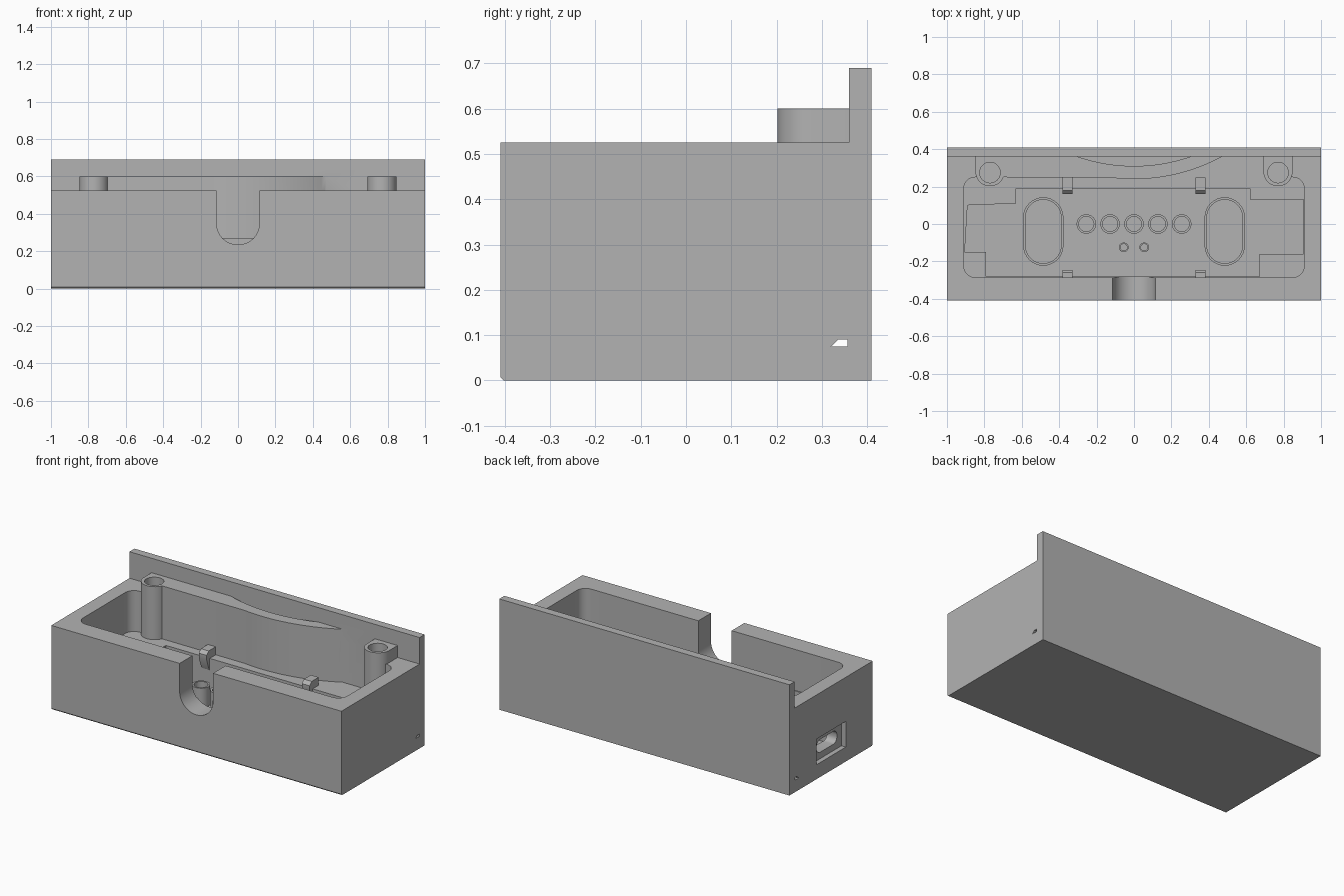
import bpy, bmesh, math
from mathutils import Vector

cube = bpy.data.objects.get("Cube")
if cube:
    bpy.data.objects.remove(cube, do_unlink=True)

grey = bpy.data.materials.new("plain grey")
grey.use_nodes = True
COLOUR = (0.45, 0.45, 0.45, 1)
grey.diffuse_color = COLOUR
grey.node_tree.nodes["Principled BSDF"].inputs["Base Color"].default_value = COLOUR


def prism(name, pts, lo, hi, axis="z"):
    """Extrude a 2D outline along an axis."""
    place = {"x": lambda a, b, t: (t, a, b),
             "y": lambda a, b, t: (a, t, b),
             "z": lambda a, b, t: (a, b, t)}[axis]
    bm = bmesh.new()
    face = bm.faces.new([bm.verts.new(place(a, b, lo)) for a, b in pts])
    ext = bmesh.ops.extrude_face_region(bm, geom=[face])
    verts = [v for v in ext["geom"] if isinstance(v, bmesh.types.BMVert)]
    bmesh.ops.translate(bm, verts=verts, vec=Vector(place(0, 0, hi - lo)))
    bmesh.ops.recalc_face_normals(bm, faces=bm.faces)
    mesh = bpy.data.meshes.new(name)
    bm.to_mesh(mesh)
    bm.free()
    mesh.materials.append(grey)
    ob = bpy.data.objects.new(name, mesh)
    bpy.context.collection.objects.link(ob)
    return ob


def combine(target, tool, op="DIFFERENCE"):
    mod = target.modifiers.new("combine", "BOOLEAN")
    mod.operation, mod.solver, mod.object = op, "EXACT", tool
    bpy.context.view_layer.objects.active = target
    bpy.ops.object.modifier_apply(modifier=mod.name)
    bpy.data.objects.remove(tool, do_unlink=True)


def arc(cx, cy, r, start, end, n=12):
    return [(cx + r * math.cos(math.radians(start + (end - start) * i / n)),
             cy + r * math.sin(math.radians(start + (end - start) * i / n)))
            for i in range(n + 1)]


def rounded(x0, x1, y0, y1, r, n=8):
    return (arc(x1 - r, y1 - r, r, 0, 90, n) + arc(x0 + r, y1 - r, r, 90, 180, n)
            + arc(x0 + r, y0 + r, r, 180, 270, n) + arc(x1 - r, y0 + r, r, 270, 360, n))


def circle(cx, cy, r, n=32):
    return arc(cx, cy, r, 0, 360, n)[:-1]


def bow(depth, half, x0, x1, n=24):
    """Shallow arc bulging forward from the back wall line."""
    r = (half * half + depth * depth) / (2 * depth)
    xs = [x0 + (x1 - x0) * i / n for i in range(n + 1)]
    return [(x, BACK - depth + r - math.sqrt(r * r - x * x)) for x in xs]


FLOOR, LEDGE, RIM, BOSS_TOP, BACK = 0.08, 0.27, 0.525, 0.60, 0.36

# Outer body with the raised back wall
body = prism("enclosure_body", [(-0.41, 0.008), (-0.402, 0), (0.41, 0), (0.41, 0.69),
                                (BACK, 0.69), (BACK, RIM), (-0.41, RIM)], -1, 1, "x")

# Main cavity and the stepped lower pocket
combine(body, prism("cavity", rounded(-0.91, 0.91, -0.285, 0.25, 0.06), LEDGE, 1))
pocket = [(-0.905, -0.15), (-0.79, -0.15), (-0.79, -0.28), (0.67, -0.28), (0.67, -0.16),
          (0.905, -0.16), (0.905, 0.13), (0.62, 0.13), (0.62, 0.19), (-0.63, 0.19),
          (-0.63, 0.11), (-0.89, 0.10)]
combine(body, prism("lower_pocket", pocket, FLOOR, 0.4))

# Wider right part of the cavity, and the bowed wall in front of the back
front_edge = bow(0.12, 0.47, -0.13, 0.47)
combine(body, prism("back_clearance", front_edge + [(0.71, BACK), (0.71, 0.24), (0.1, 0.2)],
                    LEDGE, 0.65))
strip = [(-0.70, 0.25)] + front_edge + [(0.3, BACK)] + bow(0.05, 0.3, 0.299, -0.299) \
    + [(-0.32, BACK + 0.01), (-0.70, BACK + 0.01)]
combine(body, prism("bow_gap", bow(0.05, 0.3, -0.299, 0.299), LEDGE, 0.65))
combine(body, prism("bowed_wall", strip, LEDGE - 0.01, BOSS_TOP), "UNION")

# Screw bosses
for cx in (-0.77, 0.77):
    outline = arc(cx, 0.28, 0.078, 180, 360, 24) + [(cx + 0.078, 0.38), (cx - 0.078, 0.38)]
    combine(body, prism("boss", outline, 0.2, BOSS_TOP), "UNION")
    combine(body, prism("boss_hole", circle(cx, 0.275, 0.055), 0.3, 0.8))

# Front cable notch
notch = [(0.115, 0.7), (-0.115, 0.7)] + arc(0, 0.35, 0.115, 180, 360, 32)
combine(body, prism("notch", notch, -0.5, -0.25, "y"))

# Oval recesses in the floor
for cx in (-0.485, 0.485):
    combine(body, prism("oval", rounded(cx - 0.105, cx + 0.105, -0.22, 0.14, 0.104), 0.06, 0.12))
    combine(body, prism("oval_inner", rounded(cx - 0.095, cx + 0.095, -0.21, 0.13, 0.094), 0.03, 0.12))

# Side port with its recess
combine(body, prism("port_recess", [(-0.145, 0.09), (0.145, 0.09), (0.145, 0.25), (-0.145, 0.25)],
                    -1.1, -0.97, "x"))
combine(body, prism("port_slot", rounded(-0.1, 0.1, 0.13, 0.21, 0.035), -1.1, -0.85, "x"))

# Narrow channel through the back from side to side
combine(body, prism("channel", [(0.32, 0.075), (0.357, 0.075), (0.357, 0.091), (0.337, 0.091)],
                    -1.1, 1.1, "x"))

# Snap clips
rear = [(0.249, 0.2), (0.185, 0.2), (0.16, 0.27), (0.16, 0.30), (0.18, 0.32), (0.249, 0.32)]
front = [(-0.3, 0.2), (-0.28, 0.2), (-0.245, 0.27), (-0.245, 0.29), (-0.26, 0.31), (-0.3, 0.31)]
parts = [body]
for side, cx in (("right", -0.355), ("left", 0.355)):
    for end, outline in (("rear", rear), ("front", front)):
        parts.append(prism(f"{end}_clip_{side}", outline, cx - 0.027, cx + 0.027, "x"))

# Hollow guide tubes on the floor
tubes = [(x, 0, 0.052, 0.04) for x in (-0.255, -0.128, 0, 0.128, 0.255)]
tubes += [(x, -0.125, 0.026, 0.018) for x in (-0.055, 0.055)]
for i, (x, y, outer, inner) in enumerate(tubes):
    tube = prism(f"guide_tube_{i + 1}", circle(x, y, outer), FLOOR - 0.01, 0.2)
    combine(tube, prism("bore", circle(x, y, inner), FLOOR + 0.01, 0.3))
    parts.append(tube)

# Smooth round walls, keep edges sharp
bpy.ops.object.select_all(action="DESELECT")
for ob in parts:
    ob.select_set(True)
bpy.context.view_layer.objects.active = body
bpy.ops.object.shade_smooth_by_angle(angle=math.radians(30))
